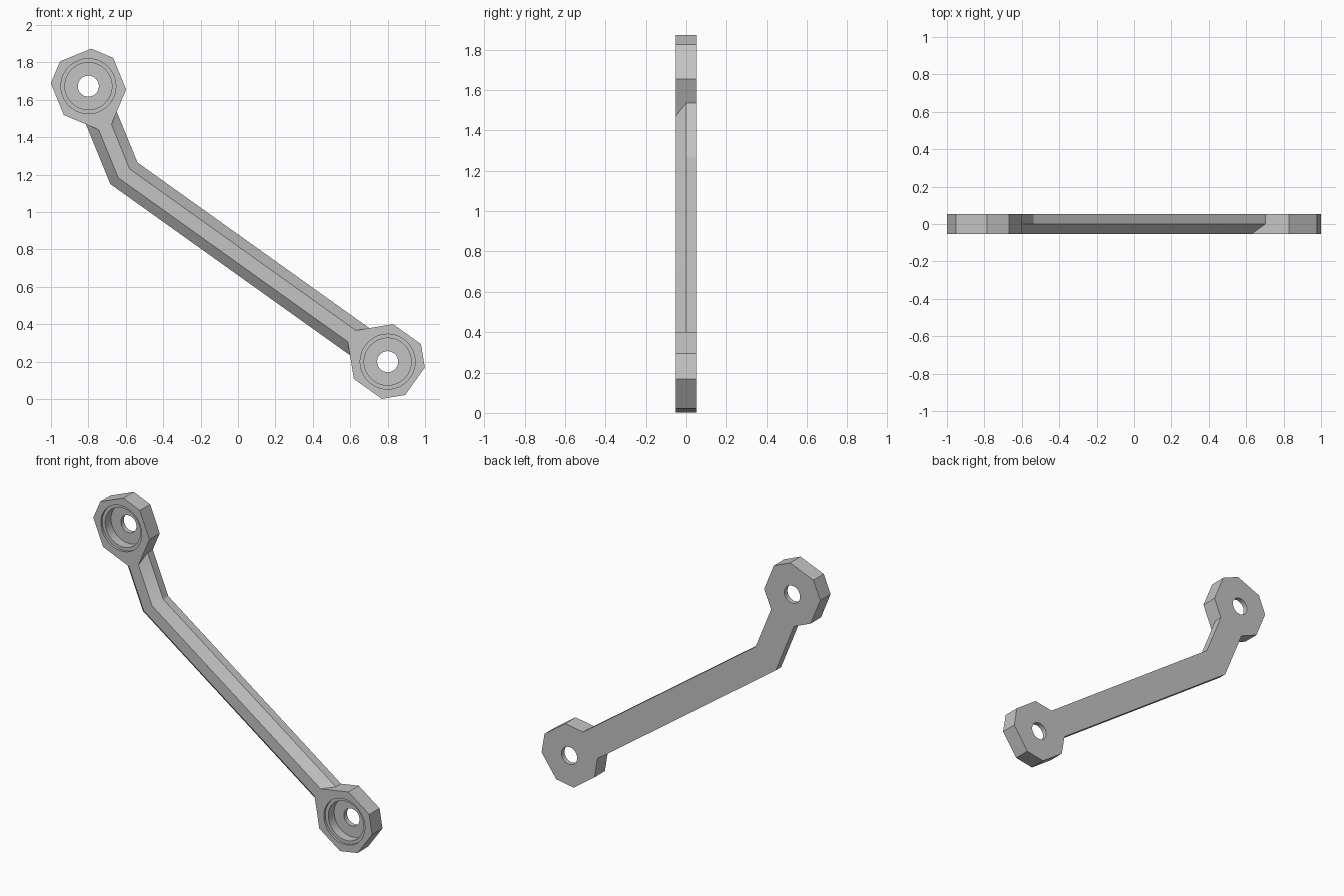
import bpy, bmesh, math
from mathutils import Vector

old = bpy.data.objects.get("Cube")
if old:
    bpy.data.objects.remove(old, do_unlink=True)

T = 0.053                                  # half thickness
UPPER = Vector((-0.80, 1.673))             # joint centres and elbow, in (x, z)
ELBOW = Vector((-0.61, 1.207))
LOWER = Vector((0.80, 0.20))

metal = bpy.data.materials.new("plain grey")
metal.use_nodes = True
GREY = (0.55, 0.55, 0.55, 1)
metal.diffuse_color = GREY
metal.node_tree.nodes["Principled BSDF"].inputs["Base Color"].default_value = GREY


def perp(d):
    return Vector((-d.y, d.x))


def loft(name, rings):
    """Closed solid through rings of equal point count."""
    bm = bmesh.new()
    loops = [[bm.verts.new(p) for p in ring] for ring in rings]
    for a, b in zip(loops, loops[1:]):
        for i in range(len(a)):
            j = (i + 1) % len(a)
            bm.faces.new((a[i], a[j], b[j], b[i]))
    bm.faces.new(loops[0])
    bm.faces.new(loops[-1])
    bmesh.ops.recalc_face_normals(bm, faces=bm.faces)
    mesh = bpy.data.meshes.new(name)
    bm.to_mesh(mesh)
    bm.free()
    mesh.materials.append(metal)
    obj = bpy.data.objects.new(name, mesh)
    bpy.context.collection.objects.link(obj)
    return obj


def combine(target, tool, operation):
    tool.hide_render = True
    mod = target.modifiers.new(operation, 'BOOLEAN')
    mod.operation, mod.object, mod.solver = operation, tool, 'EXACT'
    bpy.context.view_layer.objects.active = target
    bpy.ops.object.modifier_apply(modifier=mod.name)
    bpy.data.objects.remove(tool, do_unlink=True)


def joint_head(name, centre):
    """Eight-sided end block whose tapered side points to the elbow."""
    u = (ELBOW - centre).normalized()
    half = [(-0.18, 0.09), (-0.09, 0.18), (0.093, 0.18), (0.236, 0.037)]
    outline = half + [(a, -b) for a, b in reversed(half)]
    pts = [centre + u * a + perp(u) * b for a, b in outline]
    return loft(name, [[(p.x, y, p.y) for p in pts] for y in (-T, T)])


def bore(name, centre):
    """Stepped round cutter: shallow rim, deep pocket, through hole."""
    profile = [(0.147, -0.1), (0.147, -T + 0.015), (0.126, -T + 0.015),
               (0.126, 0.022), (0.056, 0.022), (0.056, 0.1)]
    n = 48
    angles = [2 * math.pi * i / n for i in range(n)]
    return loft(name, [[(centre.x + r * math.cos(a), y, centre.y + r * math.sin(a))
                        for a in angles] for r, y in profile])


# Bent bar with chamfered front edges, mitred at the elbow
d1 = (ELBOW - UPPER).normalized()
d2 = (LOWER - ELBOW).normalized()
mitre = (perp(d1) + perp(d2)).normalized()
mitre /= mitre.dot(perp(d1))
section = [(-0.089, T), (-0.089, 0), (-0.037, -T), (0.037, -T), (0.089, 0), (0.089, T)]
stations = [(UPPER + d1 * 0.05, perp(d1)), (ELBOW, mitre), (LOWER - d2 * 0.05, perp(d2))]
link = loft("bent_link_arm", [[(c.x + s.x * w, y, c.y + s.y * w) for w, y in section]
                              for c, s in stations])

# End blocks and their bores
for label, centre in (("upper", UPPER), ("lower", LOWER)):
    combine(link, joint_head(label + "_head", centre), 'UNION')
for label, centre in (("upper", UPPER), ("lower", LOWER)):
    combine(link, bore(label + "_bore", centre), 'DIFFERENCE')

bpy.ops.object.select_all(action='DESELECT')
link.select_set(True)
bpy.context.view_layer.objects.active = link
bpy.ops.object.shade_smooth_by_angle(angle=math.radians(30))
